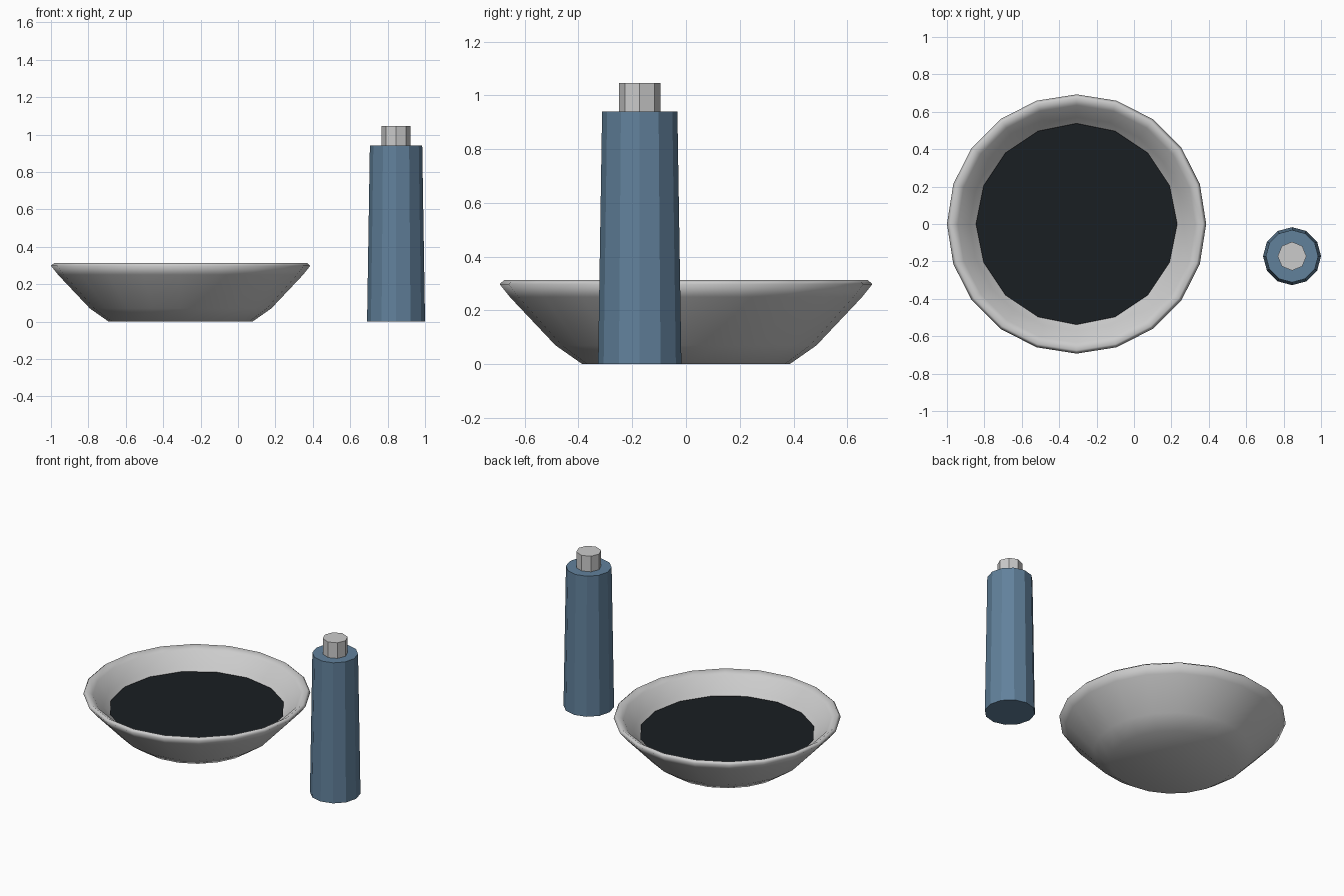
import bpy, bmesh
from math import pi, cos, sin

if "Cube" in bpy.data.objects:
    bpy.data.objects.remove(bpy.data.objects["Cube"])


def lathe(name, profile, sides, loc, smooth=False, color=None):
    """Revolve (radius, z) points around z; radius 0 becomes a single pole."""
    bm = bmesh.new()
    rings = []
    for r, z in profile:
        n = 1 if r == 0 else sides
        rings.append([bm.verts.new((r * cos(2 * pi * i / sides), r * sin(2 * pi * i / sides), z))
                      for i in range(n)])
    for a, b in zip(rings, rings[1:]):
        for i in range(sides):
            j = (i + 1) % sides
            quad = [a[i % len(a)], a[j % len(a)], b[j % len(b)], b[i % len(b)]]
            bm.faces.new(list(dict.fromkeys(quad)))
    # Caps for open ends
    if len(rings) == 1:
        bm.faces.new(rings[0])
    else:
        for ring in (rings[0], rings[-1]):
            if len(ring) > 1:
                bm.faces.new(ring)
        bmesh.ops.recalc_face_normals(bm, faces=bm.faces)
    for f in bm.faces:
        f.smooth = smooth
    mesh = bpy.data.meshes.new(name)
    bm.to_mesh(mesh)
    bm.free()
    obj = bpy.data.objects.new(name, mesh)
    obj.location = loc
    bpy.context.collection.objects.link(obj)
    if color:
        mat = bpy.data.materials.new(name + "_color")
        mat.diffuse_color = (*color, 1)
        mat.use_nodes = True
        mat.node_tree.nodes["Principled BSDF"].inputs["Base Color"].default_value = mat.diffuse_color
        mesh.materials.append(mat)
    return obj


BOWL = (-0.307, 0, 0)
BOTTLE = (0.845, -0.172, 0)

# Bowl: outer wall, rounded rim, inner wall
lathe("bowl", [(0, 0), (0.385, 0), (0.485, 0.07), (0.655, 0.25), (0.693, 0.298),
               (0.675, 0.314), (0.635, 0.29), (0.57, 0.21), (0.45, 0.09),
               (0.36, 0.04), (0, 0.04)], 20, BOWL, smooth=True)

# Dark liquid surface
lathe("liquid", [(0.538, 0.195)], 16, BOWL, color=(0.01, 0.013, 0.016))

# Tapered bottle and its cap
lathe("bottle", [(0.155, 0), (0.14, 0.94)], 12, BOTTLE, color=(0.12, 0.22, 0.33))
lathe("bottle_cap", [(0.077, 0.94), (0.077, 1.045)], 8, BOTTLE)
